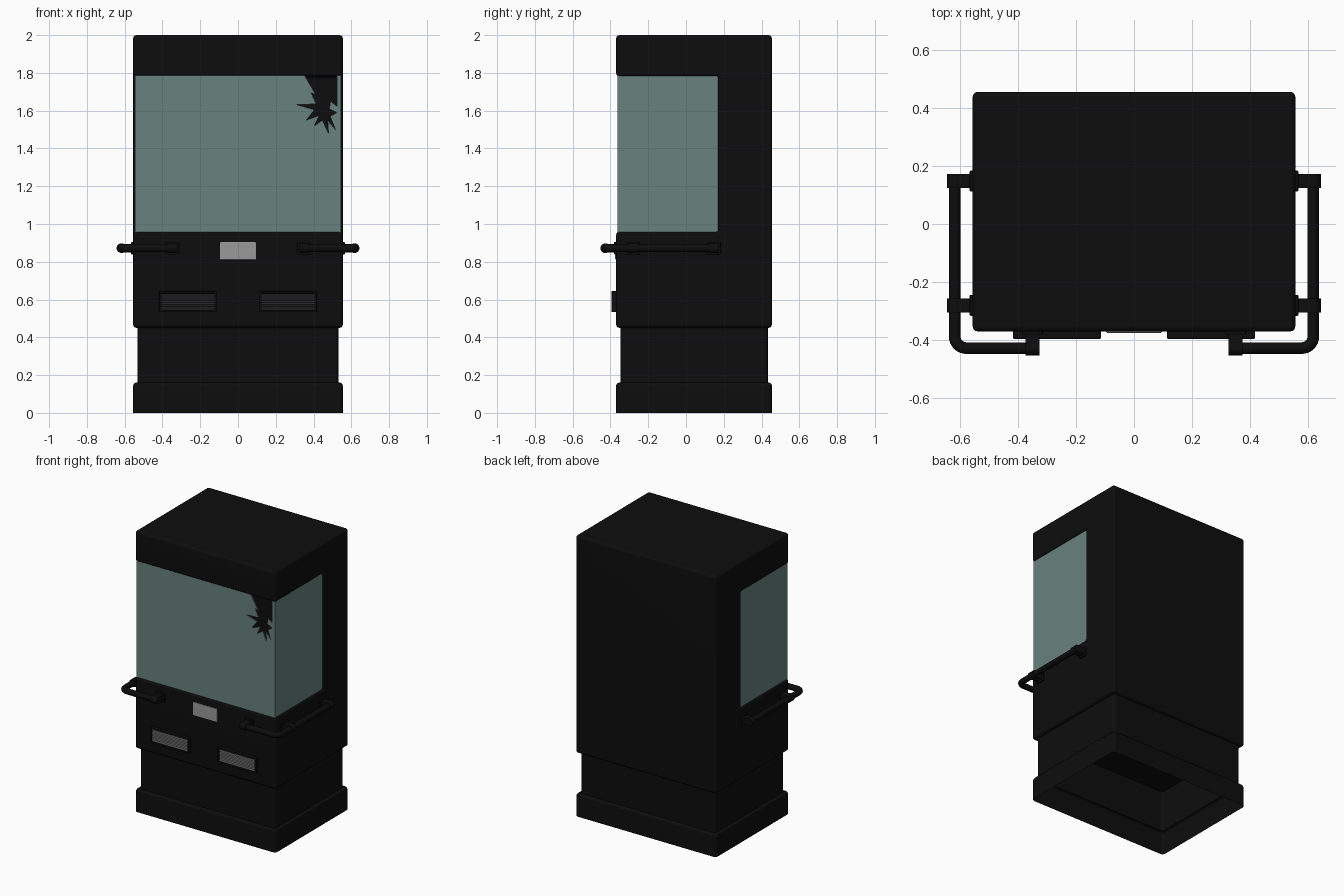
import bpy, bmesh, math
from mathutils import Matrix, Vector

if "Cube" in bpy.data.objects:
    bpy.data.objects.remove(bpy.data.objects["Cube"])


def material(name, rgb):
    m = bpy.data.materials.new(name)
    m.diffuse_color = (*rgb, 1)
    m.use_nodes = True
    m.node_tree.nodes["Principled BSDF"].inputs["Base Color"].default_value = m.diffuse_color
    return m


BLACK = material("black_paint", (0.004, 0.004, 0.004))
GLASS = material("green_glass", (0.14, 0.225, 0.205))
STEEL = material("dull_steel", (0.32, 0.32, 0.32))


def finish(name, bm, mat, bevel=0, segments=3):
    if bevel:
        edges = [e for e in bm.edges if e.calc_face_angle(0) > 0.6]
        bmesh.ops.bevel(bm, geom=edges, offset=bevel, segments=segments,
                        profile=0.5, affect='EDGES', clamp_overlap=True)
    bmesh.ops.recalc_face_normals(bm, faces=bm.faces)
    me = bpy.data.meshes.new(name)
    bm.to_mesh(me)
    bm.free()
    ob = bpy.data.objects.new(name, me)
    bpy.context.collection.objects.link(ob)
    me.materials.append(mat)
    smooth(ob)
    return ob


def smooth(ob):
    bpy.ops.object.select_all(action='DESELECT')
    ob.select_set(True)
    bpy.context.view_layer.objects.active = ob
    bpy.ops.object.shade_smooth_by_angle(angle=math.radians(40))
    ob.modifiers.new("flat_faces", 'WEIGHTED_NORMAL').keep_sharp = True


def box(name, lo, hi, mat, bevel=0, segments=3):
    lo, hi = Vector(lo), Vector(hi)
    bm = bmesh.new()
    bmesh.ops.create_cube(bm, size=1, matrix=Matrix.Translation((lo + hi) / 2)
                          @ Matrix.Diagonal((*(hi - lo), 1)))
    return finish(name, bm, mat, bevel, segments)


def prism(name, points, offset, mat, bevel=0):
    # closed outline pushed along a vector
    bm = bmesh.new()
    face = bm.faces.new([bm.verts.new(p) for p in points])
    res = bmesh.ops.extrude_face_region(bm, geom=[face])
    verts = [v for v in res["geom"] if isinstance(v, bmesh.types.BMVert)]
    bmesh.ops.translate(bm, verts=verts, vec=offset)
    return finish(name, bm, mat, bevel)


def rounded_ring(bm, inset, z, r, n=4):
    x, y0, y1 = 0.555 - inset, -0.37 + inset, 0.455 - inset
    ring = []
    for k, (cx, cy) in enumerate([(x - r, y1 - r), (r - x, y1 - r),
                                  (r - x, y0 + r), (x - r, y0 + r)]):
        for i in range(n + 1):
            a = math.pi / 2 * (k + i / n)
            ring.append(bm.verts.new((cx + r * math.cos(a), cy + r * math.sin(a), z)))
    return ring


# pedestal: hollow plinth and recessed neck, open underneath
bm = bmesh.new()
levels = [(0, 0), (0, 0.145), (0.004, 0.155), (0.013, 0.16), (0.022, 0.16), (0.022, 0.452)]
rings = [rounded_ring(bm, inset, z, 0.022) for inset, z in levels]
for a, b in zip(rings, rings[1:]):
    for i in range(len(a)):
        j = (i + 1) % len(a)
        bm.faces.new((a[i], a[j], b[j], b[i]))
finish("pedestal", bm, BLACK)

# cabinet: C-shaped side profile with a wraparound window opening
side = [(-0.37, 0.45), (0.455, 0.45), (0.455, 2), (-0.37, 2),
        (-0.37, 1.782), (0.168, 1.782), (0.168, 0.96), (-0.37, 0.96)]
prism("cabinet", [(-0.555, y, z) for y, z in side], (1.11, 0, 0), BLACK, 0.018)

# broken front pane: outline with a jagged notch in the upper right corner
pane = [(-0.545, 0.95), (0.545, 0.95), (0.545, 1.79), (0.523, 1.79), (0.523, 1.625),
        (0.49, 1.65), (0.483, 1.61), (0.523, 1.59), (0.488, 1.57), (0.516, 1.5),
        (0.474, 1.55), (0.479, 1.48), (0.447, 1.55), (0.405, 1.52), (0.43, 1.575),
        (0.362, 1.55), (0.405, 1.605), (0.31, 1.632), (0.415, 1.635),
        (0.387, 1.695), (0.412, 1.685), (0.35, 1.79), (-0.545, 1.79)]
prism("front_glass", [(x, -0.362, z) for x, z in pane], (0, 0.008, 0), GLASS)

# label plate
box("front_plate", (-0.096, -0.375, 0.81), (0.096, -0.36, 0.905), STEEL, 0.005, 2)


def collar(name, centre, axis):
    bm = bmesh.new()
    rot = Vector((0, 0, 1)).rotation_difference(Vector(axis)).to_matrix().to_4x4()
    bmesh.ops.create_cone(bm, cap_ends=True, segments=24, radius1=0.026, radius2=0.026,
                          depth=0.048, matrix=Matrix.Translation(centre) @ rot)
    finish(name, bm, BLACK)


def mbox(name, s, lo, hi, mat, bevel=0, segments=2):
    # box given for the right side, mirrored when s is -1
    xs = sorted((s * lo[0], s * hi[0]))
    box(name, (xs[0], *lo[1:]), (xs[1], *hi[1:]), mat, bevel, segments)


RX, RY, RZ = 0.617, -0.427, 0.872
for s, tag in ((1, "right"), (-1, "left")):
    mbox(tag + "_glass", s, (0.537, -0.354, 0.95), (0.545, 0.18, 1.79), GLASS)

    # speaker vent: frame, dark backing and slats
    x0, x1, z0, z1, t = 0.113, 0.417, 0.533, 0.645, 0.012
    for part, lo, hi in (("bottom", (x0, z0), (x1, z0 + t)), ("top", (x0, z1 - t), (x1, z1)),
                         ("inner", (x0, z0), (x0 + t, z1)), ("outer", (x1 - t, z0), (x1, z1))):
        mbox(f"{tag}_vent_frame_{part}", s, (lo[0], -0.395, lo[1]), (hi[0], -0.36, hi[1]),
             BLACK, 0.004)
    for i in range(9):
        z = 0.550 + i * 0.0098
        mbox(f"{tag}_vent_slat_{i + 1}", s, (x0 + t / 2, -0.388, z - 0.002),
             (x1 - t / 2, -0.365, z + 0.002), STEEL)

    # handrail tube bent around the front corner
    r = 0.04
    path = [(0.33, RY)]
    for i in range(9):
        a = math.pi / 2 * i / 8
        path.append((RX - r + r * math.sin(a), RY + r - r * math.cos(a)))
    path.append((RX, 0.17))
    cu = bpy.data.curves.new(tag + "_handrail", 'CURVE')
    cu.dimensions = '3D'
    cu.bevel_depth, cu.bevel_resolution, cu.use_fill_caps = 0.02, 4, True
    sp = cu.splines.new('POLY')
    sp.points.add(len(path) - 1)
    for p, (x, y) in zip(sp.points, path):
        p.co = (s * x, y, RZ, 1)
    rail = bpy.data.objects.new(tag + "_handrail", cu)
    bpy.context.collection.objects.link(rail)
    bpy.ops.object.select_all(action='DESELECT')
    rail.select_set(True)
    bpy.context.view_layer.objects.active = rail
    bpy.ops.object.convert(target='MESH')
    rail = bpy.context.object
    rail.data.materials.clear()
    rail.data.materials.append(BLACK)
    smooth(rail)

    # rail brackets: collar, arm and wall flange
    for n, y in (("front", -0.28), ("rear", 0.148)):
        collar(f"{tag}_{n}_collar", (s * RX, y, RZ), (0, 1, 0))
        mbox(f"{tag}_{n}_arm", s, (0.55, y - 0.024, RZ - 0.022), (RX, y + 0.024, RZ + 0.022), BLACK)
        mbox(f"{tag}_{n}_flange", s, (0.545, y - 0.036, RZ - 0.034),
             (0.566, y + 0.036, RZ + 0.034), BLACK, 0.005)
    collar(f"{tag}_end_collar", (s * 0.349, RY, RZ), (1, 0, 0))
    mbox(f"{tag}_end_arm", s, (0.325, RY, RZ - 0.022), (0.373, -0.36, RZ + 0.022), BLACK)
    mbox(f"{tag}_end_flange", s, (0.313, -0.381, RZ - 0.034), (0.385, -0.36, RZ + 0.034), BLACK, 0.005)
